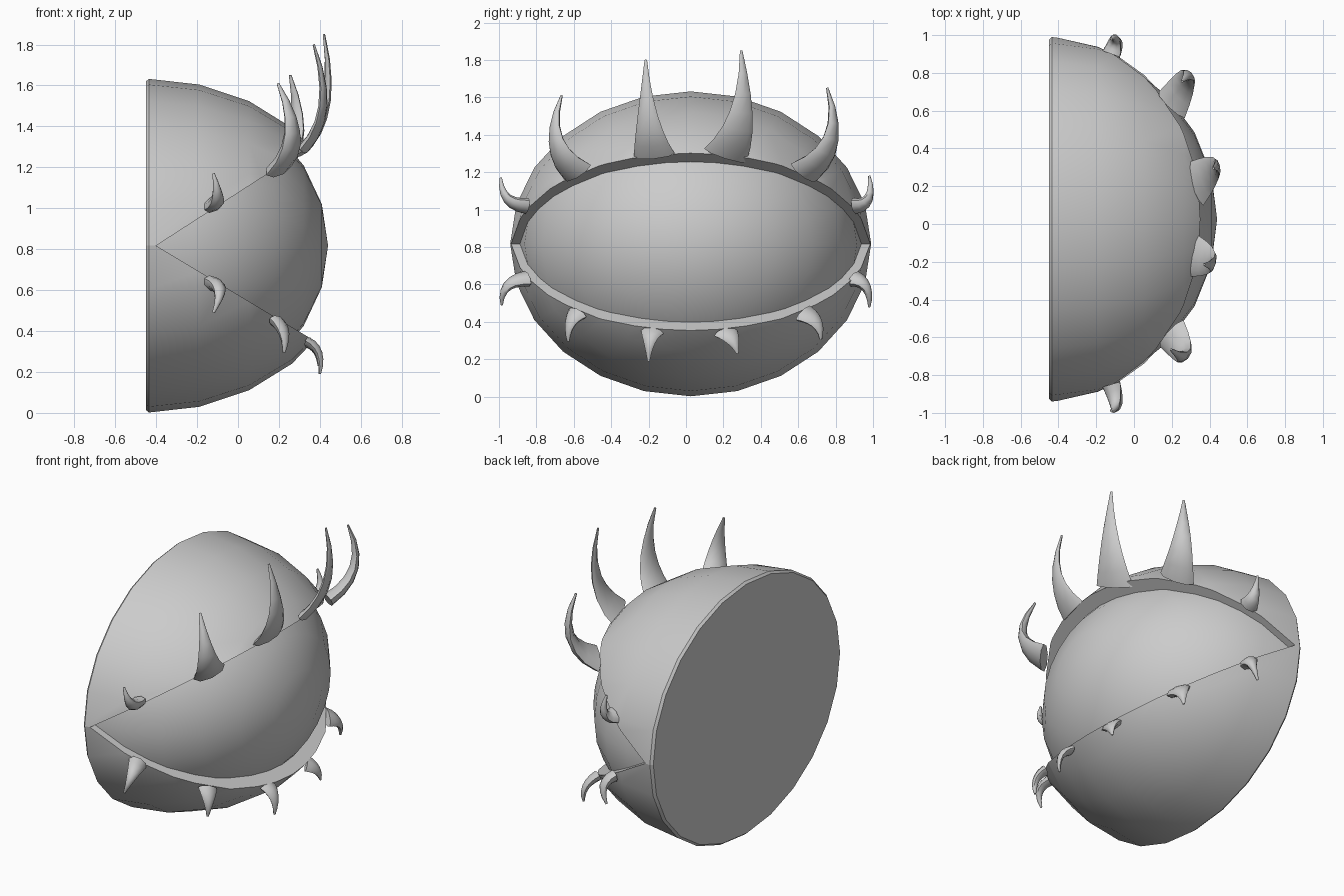
import bpy, bmesh
from math import sin, cos, pi, radians
from mathutils import Vector

if "Cube" in bpy.data.objects:
    bpy.data.objects.remove(bpy.data.objects["Cube"])

X0, YC, ZC = -0.45, 0.025, 0.817      # centre of the flat back
SEG, RINGS = 24, 6
EYE = (0.89, 0.92, 0.785)             # eyeball half sizes
LID = (1.01, 0.965, 0.815)            # outer lid half sizes


def finish(bm, name, angle=35):
    bmesh.ops.recalc_face_normals(bm, faces=bm.faces[:])
    me = bpy.data.meshes.new(name)
    bm.to_mesh(me)
    bm.free()
    ob = bpy.data.objects.new(name, me)
    bpy.context.collection.objects.link(ob)
    bpy.ops.object.select_all(action='DESELECT')
    ob.select_set(True)
    bpy.context.view_layer.objects.active = ob
    bpy.ops.object.shade_smooth_by_angle(angle=radians(angle))
    return ob


def dome(bm, size, bevel=False):
    """Half ellipsoid bulging towards +x; returns its open back ring."""
    a, b, c = size
    prof = [(a * sin(i * pi / 2 / RINGS), cos(i * pi / 2 / RINGS)) for i in range(RINGS)]
    if bevel:
        prof[:1] = [(0, 0.985), (0.015, 1.0)]
    rings = [[bm.verts.new((X0 + x, YC + b * r * cos(2 * pi * k / SEG),
                            ZC + c * r * sin(2 * pi * k / SEG))) for k in range(SEG)]
             for x, r in prof]
    for p, q in zip(rings, rings[1:]):
        for k in range(SEG):
            n = (k + 1) % SEG
            bm.faces.new((p[k], p[n], q[n], q[k]))
    tip = bm.verts.new((X0 + a, YC, ZC))
    for k in range(SEG):
        bm.faces.new((rings[-1][k], rings[-1][(k + 1) % SEG], tip))
    return rings[0]


# eyeball with flat back
bm = bmesh.new()
bm.faces.new(dome(bm, EYE))
finish(bm, "eyeball")


# eyelids: thick shells cut by a sloping plane through the eye corners
def eyelid(name, slope, side):
    bm = bmesh.new()
    outer = dome(bm, LID, True)
    inner = dome(bm, [s * 0.995 for s in EYE])
    for k in range(SEG):
        n = (k + 1) % SEG
        bm.faces.new((outer[k], outer[n], inner[n], inner[k]))
    bmesh.ops.recalc_face_normals(bm, faces=bm.faces[:])
    hinge = Vector((-0.40, 0, ZC))
    cut = bmesh.ops.bisect_plane(
        bm, geom=bm.verts[:] + bm.edges[:] + bm.faces[:], plane_co=hinge,
        plane_no=Vector((-slope, 0, side)), clear_inner=True)
    edges = [e for e in cut['geom_cut'] if isinstance(e, bmesh.types.BMEdge)]
    bmesh.ops.triangle_fill(bm, edges=edges, use_beauty=True)
    bmesh.ops.bisect_plane(
        bm, geom=bm.verts[:] + bm.edges[:] + bm.faces[:], plane_co=hinge,
        plane_no=Vector((0, 0, side)), clear_inner=True)
    finish(bm, name, 30)


SLOPE_UP, SLOPE_LOW = 0.645, 0.60
eyelid("upper_eyelid", SLOPE_UP, 1)
eyelid("lower_eyelid", SLOPE_LOW, -1)


# lashes: flattened curved horns, wide along the lid edge
def lash(name, base, mid, tip, width, thick, slope):
    p0, p1, p2 = Vector(base), Vector(mid), Vector(tip)
    wide = Vector((-(base[1] - YC) / LID[1] ** 2, (base[0] - X0) / LID[0] ** 2, 0))
    wide.z = slope * wide.x
    wide.normalize()
    bm = bmesh.new()
    rings, steps, sides = [], 6, 8
    for i in range(steps + 1):
        t = i / steps
        p = p0 * (2 * (t - .5) * (t - 1)) + p1 * (4 * t * (1 - t)) + p2 * (2 * t * (t - .5))
        d = p0 * (4 * t - 3) + p1 * (4 - 8 * t) + p2 * (4 * t - 1)
        n = d.cross(wide).normalized()
        u = n.cross(d).normalized()
        w = width / 2 * (1 - t) ** 1.1 + 0.007
        h = thick / 2 * (1 - t) ** 0.7 + 0.006
        rings.append([bm.verts.new(p + u * w * cos(2 * pi * k / sides) + n * h * sin(2 * pi * k / sides))
                      for k in range(sides)])
    for a, b in zip(rings, rings[1:]):
        for k in range(sides):
            m = (k + 1) % sides
            bm.faces.new((a[k], a[m], b[m], b[k]))
    bm.faces.new(rings[0])
    bm.faces.new(rings[-1])
    finish(bm, name, 50)


# base, middle, tip, width, thickness
upper = [
    ((-0.12, -0.85, 1.02), (-0.10, -0.955, 1.06), (-0.12, -0.99, 1.17), 0.10, 0.06),
    ((0.20, -0.58, 1.20), (0.265, -0.695, 1.37), (0.195, -0.665, 1.61), 0.19, 0.07),
    ((0.32, -0.17, 1.29), (0.415, -0.205, 1.50), (0.37, -0.215, 1.80), 0.21, 0.04),
    ((0.32, 0.21, 1.29), (0.43, 0.295, 1.52), (0.42, 0.295, 1.85), 0.24, 0.04),
    ((0.20, 0.63, 1.20), (0.285, 0.775, 1.38), (0.255, 0.755, 1.65), 0.20, 0.07),
    ((-0.12, 0.90, 1.02), (-0.10, 0.975, 1.06), (-0.12, 0.98, 1.18), 0.10, 0.06),
]
lower = [
    ((-0.12, -0.85, 0.63), (-0.09, -0.955, 0.59), (-0.12, -0.985, 0.49), 0.10, 0.06),
    ((0.19, -0.58, 0.445), (0.225, -0.62, 0.385), (0.225, -0.63, 0.295), 0.11, 0.05),
    ((0.34, -0.18, 0.345), (0.395, -0.195, 0.29), (0.40, -0.20, 0.19), 0.11, 0.04),
    ((0.34, 0.21, 0.345), (0.385, 0.25, 0.30), (0.395, 0.275, 0.23), 0.13, 0.04),
    ((0.19, 0.63, 0.445), (0.225, 0.70, 0.39), (0.225, 0.72, 0.305), 0.14, 0.05),
    ((-0.12, 0.90, 0.63), (-0.09, 0.965, 0.58), (-0.12, 0.98, 0.48), 0.10, 0.06),
]
for i, args in enumerate(upper):
    lash(f"upper_lash_{i + 1}", *args, SLOPE_UP)
for i, args in enumerate(lower):
    lash(f"lower_lash_{i + 1}", *args, -SLOPE_LOW)
